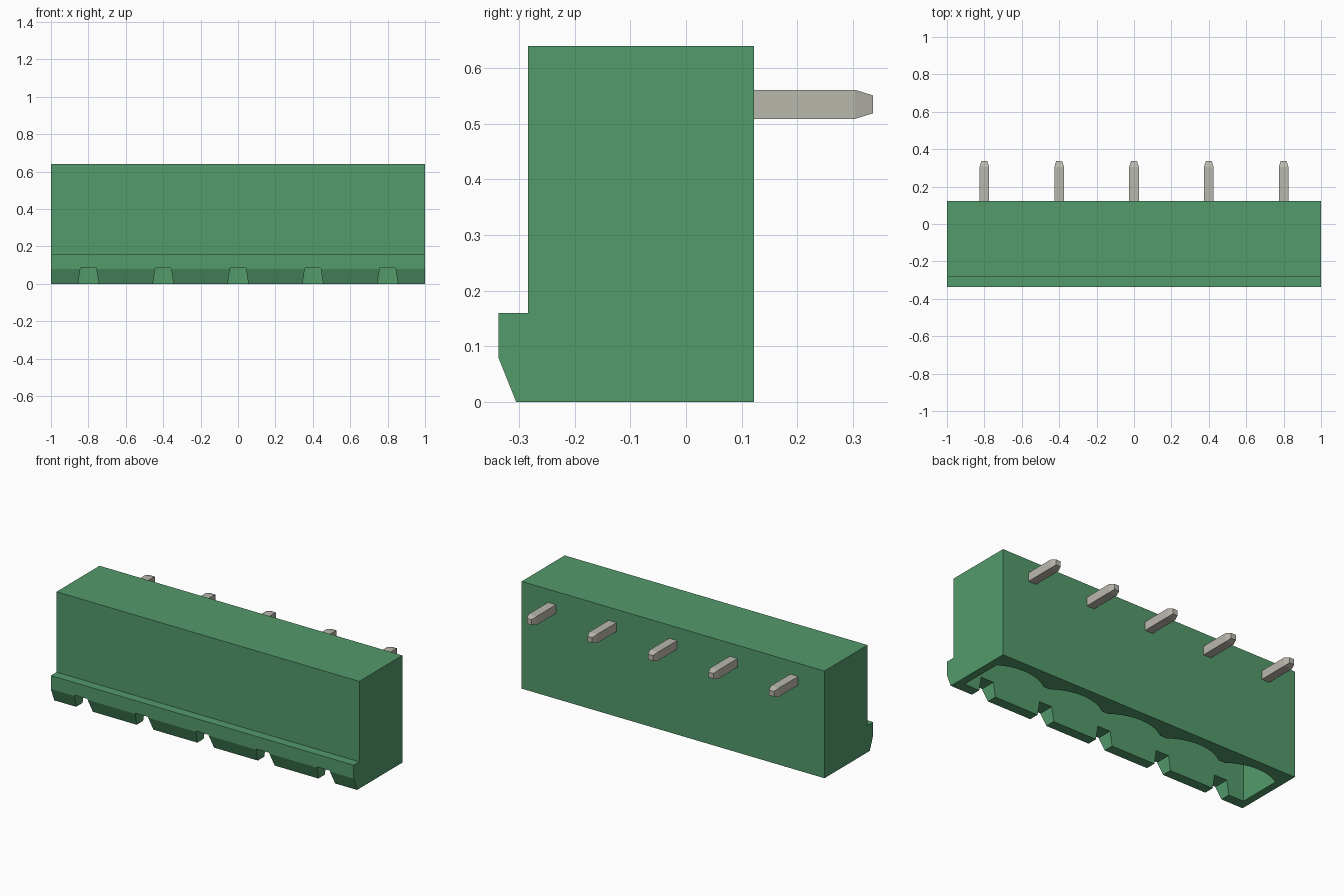
import bpy, bmesh, math

if "Cube" in bpy.data.objects:
    bpy.data.objects.remove(bpy.data.objects["Cube"], do_unlink=True)

POLES = [-0.8, -0.4, 0, 0.4, 0.8]


def material(name, color):
    mat = bpy.data.materials.new(name)
    mat.use_nodes = True
    mat.diffuse_color = color
    mat.node_tree.nodes["Principled BSDF"].inputs["Base Color"].default_value = color
    return mat


def make_object(name, bm, mat=None):
    bmesh.ops.recalc_face_normals(bm, faces=bm.faces)
    mesh = bpy.data.meshes.new(name)
    bm.to_mesh(mesh)
    bm.free()
    obj = bpy.data.objects.new(name, mesh)
    bpy.context.collection.objects.link(obj)
    if mat:
        mesh.materials.append(mat)
    return obj


def prism(name, start, offset, mat=None):
    """Extrude a closed outline of 3D points along an offset."""
    bm = bmesh.new()
    face = bm.faces.new([bm.verts.new(p) for p in start])
    result = bmesh.ops.extrude_face_region(bm, geom=[face])
    moved = [g for g in result["geom"] if isinstance(g, bmesh.types.BMVert)]
    bmesh.ops.translate(bm, verts=moved, vec=offset)
    return make_object(name, bm, mat)


def cut(target, cutter):
    cutter.hide_render = True
    mod = target.modifiers.new("cut", "BOOLEAN")
    mod.operation = "DIFFERENCE"
    mod.solver = "EXACT"
    mod.object = cutter
    bpy.context.view_layer.objects.active = target
    bpy.ops.object.modifier_apply(modifier=mod.name)
    bpy.data.objects.remove(cutter, do_unlink=True)


green = material("housing green", (0.087, 0.328, 0.147, 1))
metal = material("pin metal", (0.49, 0.48, 0.42, 1))

# Housing: side profile with a chamfered lip, extruded along its width
profile = [(-0.305, 0), (-0.337, 0.08), (-0.337, 0.16), (-0.284, 0.16),
           (-0.284, 0.64), (0.122, 0.64), (0.122, 0)]
housing = prism("housing", [(-1, y, z) for y, z in profile], (2, 0, 0), green)

# Socket opening: straight front wall, one shallow arc per pole at the back
END, FRONT, HALF, SAG = 0.955, -0.245, 0.18, 0.06
radius = (HALF ** 2 + SAG ** 2) / (2 * SAG)
outline = [(END, FRONT), (-END, FRONT)]
for pole in POLES:
    for i in range(13):
        dx = HALF * (i / 6 - 1)
        x = max(-END, min(END, pole + dx))
        y = math.sqrt(radius ** 2 - (x - pole) ** 2) - radius + SAG
        if (x, y) != outline[-1]:
            outline.append((x, y))
cut(housing, prism("socket_cutter", [(x, y, -0.1) for x, y in outline], (0, 0, 0.55)))

# Coding notches through the front lip, narrower at the top
for pole in POLES:
    notch = [(-0.071, -0.1), (0.071, -0.1), (0.042, 0.085), (-0.042, 0.085)]
    cut(housing, prism("notch_cutter", [(pole + x, -0.4, z) for x, z in notch], (0, 0.2, 0)))

bpy.ops.object.select_all(action="DESELECT")
housing.select_set(True)
bpy.context.view_layer.objects.active = housing
bpy.ops.object.shade_smooth_by_angle(angle=math.radians(20))


# Right-angle pins: contact inside the socket, solder tail out of the back
def pin(name, x):
    h, t, y0, z0 = 0.026, 0.016, -0.1, 0.535
    # Centre y and z, offset in the bend plane, half width
    stations = [(y0, 0.13, t, 0, t), (y0, 0.16, h, 0, h), (y0, z0, h, -h, h),
                (0.304, z0, 0, -h, h), (0.336, z0, 0, -t, t)]
    bm = bmesh.new()
    rings = []
    for y, z, oy, oz, w in stations:
        corners = [(-w, 1), (w, 1), (w, -1), (-w, -1)]
        rings.append([bm.verts.new((x + dx, y + s * oy, z + s * oz)) for dx, s in corners])
    for a, b in zip(rings, rings[1:]):
        for i in range(4):
            j = (i + 1) % 4
            bm.faces.new((a[i], a[j], b[j], b[i]))
    bm.faces.new(rings[0])
    bm.faces.new(rings[-1])
    return make_object(name, bm, metal)


for number, pole in enumerate(POLES, 1):
    pin(f"pin_{number}", pole)
